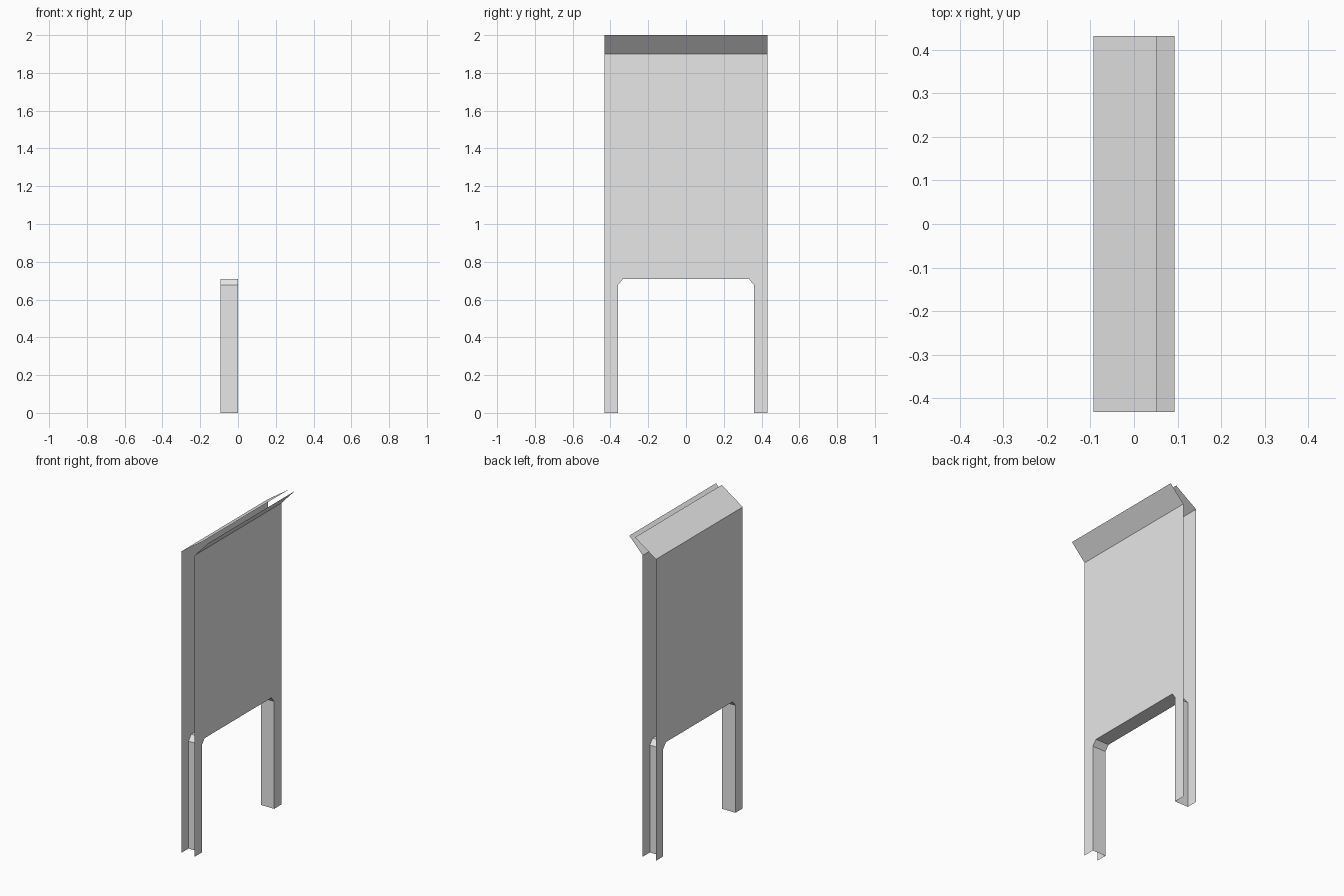
import bpy

# Remove the default cube
cube = bpy.data.objects.get("Cube")
if cube:
    bpy.data.objects.remove(cube, do_unlink=True)

# Single light grey material
grey = bpy.data.materials.new("light_grey")
grey.use_nodes = True
colour = (0.8, 0.8, 0.8, 1)
grey.diffuse_color = colour
grey.node_tree.nodes["Principled BSDF"].inputs["Base Color"].default_value = colour

HALF, SHOULDER, TOP = 0.432, 1.9, 2.0
LEFT_X, RIGHT_X = 0.0, -0.093

# Arch opening outline in (y, z): leg, chamfer, lintel, mirrored
half_arch = [(-0.36, 0), (-0.36, 0.677), (-0.333, 0.71)]
arch = half_arch + [(-y, z) for y, z in reversed(half_arch)]


def make_object(name, verts, faces):
    mesh = bpy.data.meshes.new(name)
    mesh.from_pydata(verts, [], faces)
    mesh.materials.append(grey)
    obj = bpy.data.objects.new(name, mesh)
    bpy.context.collection.objects.link(obj)
    return obj


def make_sheet(name, x, flap_x, facing):
    """Thin panel with two legs and a slanted flap along its top edge."""
    outline = arch + [(HALF, 0), (HALF, SHOULDER), (-HALF, SHOULDER), (-HALF, 0)]
    verts = [(x, y, z) for y, z in outline]
    n = len(verts)
    verts += [(flap_x, HALF, TOP), (flap_x, -HALF, TOP)]
    flap = [n - 2, n - 3, n, n + 1]
    faces = [list(range(n)), flap]
    # Both faces are wound towards +x; flip them for the other side
    if facing < 0:
        faces = [f[::-1] for f in faces]
    make_object(name, verts, faces)


make_sheet("left_panel", LEFT_X, 0.093, 1)
make_sheet("right_panel", RIGHT_X, 0.053, -1)

# Strip lining the opening between the two panels
count = len(arch)
lining = [(x, y, z) for x in (RIGHT_X, LEFT_X) for y, z in arch]
make_object("arch_lining", lining,
            [(i, i + 1, count + i + 1, count + i) for i in range(count - 1)])
